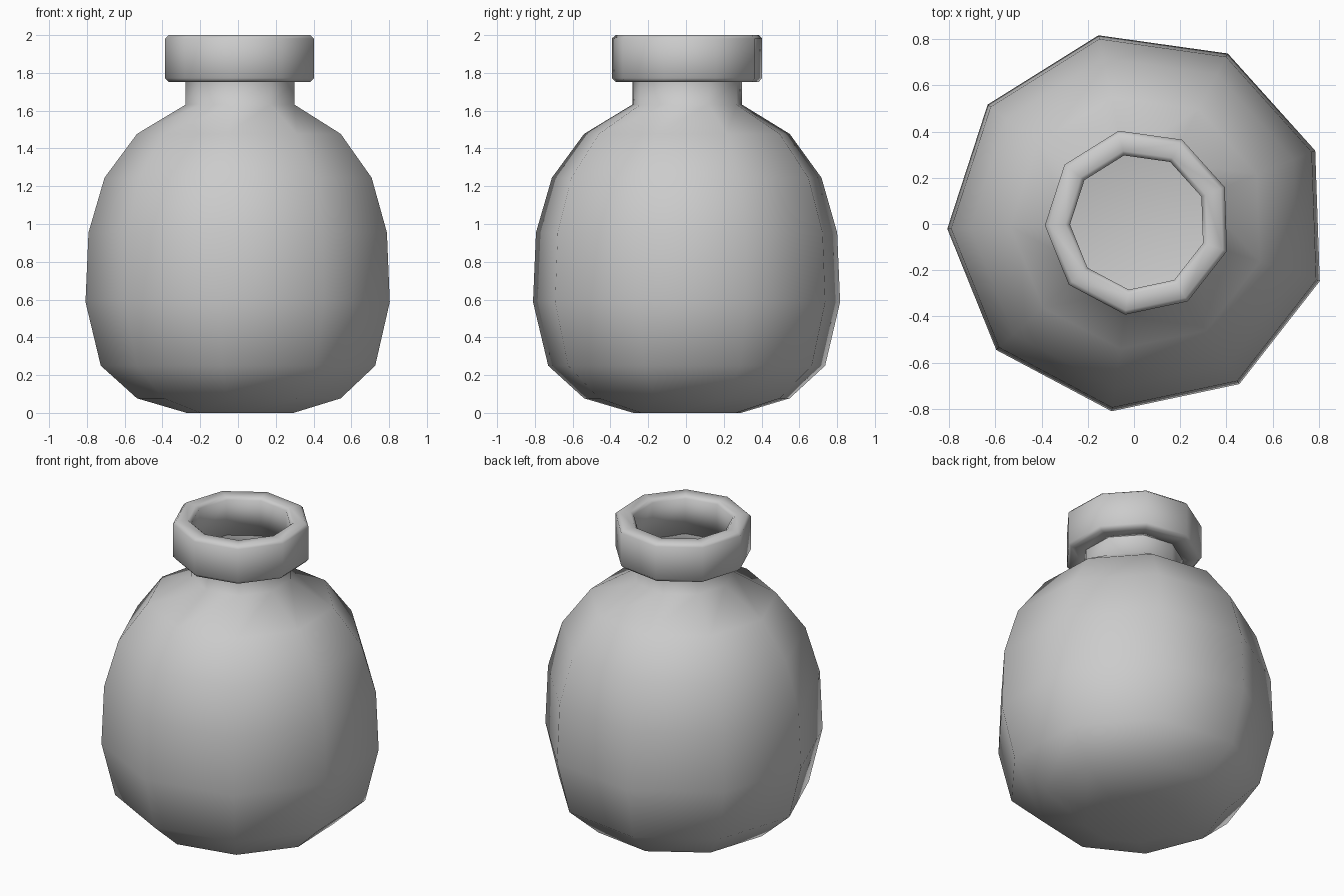
import bpy, bmesh, math

if "Cube" in bpy.data.objects:
    bpy.data.objects.remove(bpy.data.objects["Cube"])

SIDES = 9
PHASE = math.radians(22)
CX, CY = 0.018, 0.008


def lathe(name, profile, closed=False, cap_bottom=False):
    """Nine-sided smooth lathe of (radius, z) points."""
    bm = bmesh.new()
    rings = []
    for r, z in profile:
        angles = [PHASE + math.tau * i / SIDES for i in range(SIDES)]
        rings.append([bm.verts.new((CX + r * math.cos(a), CY + r * math.sin(a), z))
                      for a in angles])
    pairs = list(zip(rings, rings[1:]))
    if closed:
        pairs.append((rings[-1], rings[0]))
    for lo, hi in pairs:
        for i in range(SIDES):
            j = (i + 1) % SIDES
            bm.faces.new((lo[i], lo[j], hi[j], hi[i]))
    if cap_bottom:
        centre = bm.verts.new((CX, CY, profile[0][1]))
        for i in range(SIDES):
            bm.faces.new((centre, rings[0][(i + 1) % SIDES], rings[0][i]))
    for f in bm.faces:
        f.smooth = True
    mesh = bpy.data.meshes.new(name)
    bm.to_mesh(mesh)
    bm.free()
    obj = bpy.data.objects.new(name, mesh)
    bpy.context.collection.objects.link(obj)
    return obj


# Rounded hollow body with straight neck, open at the top
lathe("bottle_body", [
    (0.29, 0.0), (0.553, 0.077), (0.745, 0.25), (0.826, 0.587),
    (0.81, 0.955), (0.725, 1.245), (0.553, 1.477), (0.295, 1.632),
    (0.295, 1.755)], cap_bottom=True)

# Thick collar around the mouth with small chamfers
lathe("mouth_collar", [
    (0.295, 1.752), (0.385, 1.752), (0.404, 1.772), (0.404, 1.982),
    (0.385, 2.0), (0.315, 2.0), (0.295, 1.982)], closed=True)
